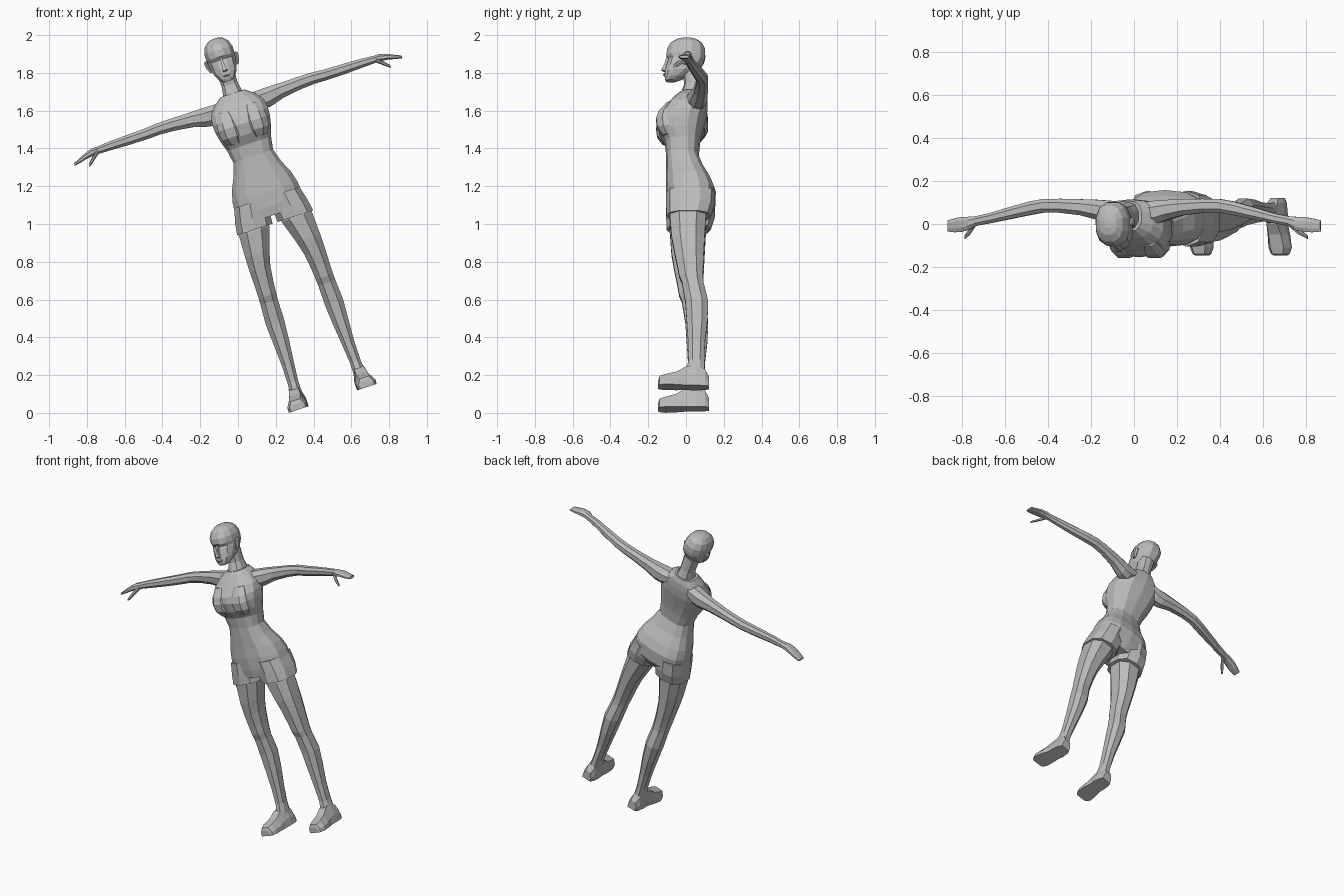
import bpy, bmesh, math
from mathutils import Matrix, Vector

# Single grey material
grey = bpy.data.materials.new("grey")
grey.diffuse_color = (0.5, 0.5, 0.5, 1)

# The whole figure is built upright, then leaned sideways
LEAN = Matrix.Translation((0.502, 0, 0.077)) @ Matrix.Rotation(math.radians(-18.2), 4, 'Y')


def loft(name, rings):
    """Skin a list of closed rings and cap both ends."""
    bm = bmesh.new()
    loops = [[bm.verts.new(LEAN @ Vector(p)) for p in r] for r in rings]
    n = len(loops[0])
    for a, b in zip(loops, loops[1:]):
        for i in range(n):
            j = (i + 1) % n
            bm.faces.new((a[i], a[j], b[j], b[i]))
    bm.faces.new(loops[0])
    bm.faces.new(loops[-1])
    bmesh.ops.recalc_face_normals(bm, faces=bm.faces)
    me = bpy.data.meshes.new(name)
    bm.to_mesh(me)
    bm.free()
    me.materials.append(grey)
    ob = bpy.data.objects.new(name, me)
    bpy.context.collection.objects.link(ob)
    return ob


def oval(n, e=1.0):
    """Unit (super)ellipse points; e below 1 is boxier."""
    pts = []
    for i in range(n):
        a = 2 * math.pi * (i + 0.5) / n
        c, s = math.cos(a), math.sin(a)
        pts.append((math.copysign(abs(c) ** e, c), math.copysign(abs(s) ** e, s)))
    return pts


def upright(stations, n=8, e=0.85, s=1):
    """Rings stacked in z: (z, centre x, half width, front y, back y)."""
    return [[(s * (cx + hw * c), (yf + yb) / 2 + (yb - yf) / 2 * d, z)
             for c, d in oval(n, e)] for z, cx, hw, yf, yb in stations]


def sideways(stations, n=8, s=1):
    """Rings stacked in x: (x, centre y, centre z, half y, half z)."""
    return [[(s * x, cy + hy * c, cz + hz * d) for c, d in oval(n, 0.9)]
            for x, cy, cz, hy, hz in stations]


# Torso and shorts top
loft("torso", upright([
    (1.02, 0, .16, -.095, .12), (1.07, 0, .192, -.103, .155),
    (1.15, 0, .184, -.107, .158), (1.21, 0, .168, -.105, .135),
    (1.28, 0, .135, -.105, .095), (1.35, 0, .113, -.105, .068),
    (1.42, 0, .125, -.112, .075), (1.47, 0, .142, -.142, .085),
    (1.53, 0, .155, -.155, .1), (1.57, 0, .158, -.145, .11),
    (1.62, 0, .15, -.105, .115), (1.665, 0, .115, -.068, .115),
    (1.70, 0, .068, -.035, .108)], 14, 0.75))

# Neck
loft("neck", upright([
    (1.66, 0, .075, -.05, .105), (1.70, 0, .054, -.028, .102),
    (1.75, 0, .046, -.01, .09), (1.84, 0, .05, -.02, .085)], 10))

# Head
loft("head", upright([
    (1.768, 0, .025, -.108, -.05), (1.785, 0, .045, -.114, -.01),
    (1.815, 0, .063, -.113, .045), (1.845, 0, .071, -.108, .08),
    (1.872, 0, .076, -.1, .097), (1.888, 0, .078, -.094, .102),
    (1.905, 0, .08, -.106, .105), (1.94, 0, .08, -.104, .104),
    (1.975, 0, .067, -.085, .088), (1.997, 0, .043, -.052, .058),
    (2.005, 0, .015, -.02, .025)], 12, 0.85))

# Nose and lips
loft("nose", upright([
    (1.822, 0, .017, -.118, -.09), (1.829, 0, .017, -.136, -.09),
    (1.86, 0, .01, -.12, -.085), (1.9, 0, .008, -.107, -.085)], 4))
loft("lips", upright([
    (1.793, 0, .016, -.116, -.09), (1.802, 0, .024, -.122, -.09),
    (1.811, 0, .016, -.118, -.09)], 6))

for s, side in ((-1, "right"), (1, "left")):
    # Ear
    loft(side + "_ear", upright([
        (1.838, .072, .008, -.012, .012), (1.865, .08, .012, -.012, .024),
        (1.895, .084, .012, -.012, .03), (1.905, .08, .008, -.004, .022)], 6, s=s))

    # Bust
    loft(side + "_bust", upright([
        (1.44, .07, .04, -.125, -.04), (1.48, .074, .062, -.155, -.03),
        (1.53, .074, .066, -.163, -.03), (1.57, .074, .06, -.148, -.03),
        (1.62, .074, .04, -.105, -.03)], 8, s=s))

    # Flared shorts leg
    loft(side + "_shorts_leg", upright([
        (.978, .113, .103, -.103, .132), (1.04, .106, .1, -.105, .152),
        (1.12, .095, .09, -.105, .155)], 10, 0.8, s=s))

    # Leg
    loft(side + "_leg", upright([
        (1.05, .112, .09, -.085, .11), (.97, .119, .09, -.092, .112),
        (.85, .141, .072, -.083, .105), (.77, .152, .061, -.068, .1),
        (.68, .157, .054, -.05, .096), (.625, .159, .052, -.04, .095),
        (.59, .161, .051, -.025, .096), (.48, .165, .054, -.008, .122),
        (.37, .166, .046, 0, .117), (.25, .169, .036, .008, .103),
        (.15, .174, .031, .01, .1), (.06, .177, .035, -.01, .105)], 8, s=s))

    # Foot, lofted from heel to toe with a flat sole
    foot = []
    for y, cx, hw, h in [(.122, .18, .03, .06), (.1, .18, .04, .1),
                         (.05, .18, .045, .125), (0, .182, .043, .115),
                         (-.05, .187, .05, .082), (-.11, .192, .053, .065),
                         (-.14, .192, .042, .056), (-.147, .192, .03, .035)]:
        foot.append([(s * (cx + hw * a), y, h * b) for a, b in
                     ((-1, 0), (1, 0), (1, .4), (.6, .95), (-.6, .95), (-1, .4))])
    loft(side + "_foot", foot)

    # Arm running out to the wrist, then the flat hand
    loft(side + "_arm", sideways([
        (.07, .05, 1.635, .058, .04), (.12, .055, 1.622, .058, .055),
        (.17, .066, 1.622, .05, .056), (.25, .078, 1.634, .04, .043),
        (.35, .085, 1.641, .035, .036), (.43, .085, 1.643, .034, .033),
        (.50, .073, 1.639, .034, .031), (.60, .05, 1.638, .03, .029),
        (.70, .026, 1.638, .025, .025), (.77, .013, 1.636, .024, .021)], s=s))
    loft(side + "_hand", sideways([
        (.765, .013, 1.636, .024, .02), (.80, .003, 1.636, .033, .021),
        (.845, -.003, 1.626, .037, .016), (.875, -.006, 1.615, .035, .013),
        (.913, -.009, 1.603, .028, .008)], s=s))

    # Thumb
    loft(side + "_thumb", sideways([
        (.775, -.002, 1.63, .016, .014), (.805, -.035, 1.605, .015, .013),
        (.825, -.05, 1.587, .012, .011), (.84, -.062, 1.574, .009, .008)], 6, s=s))
